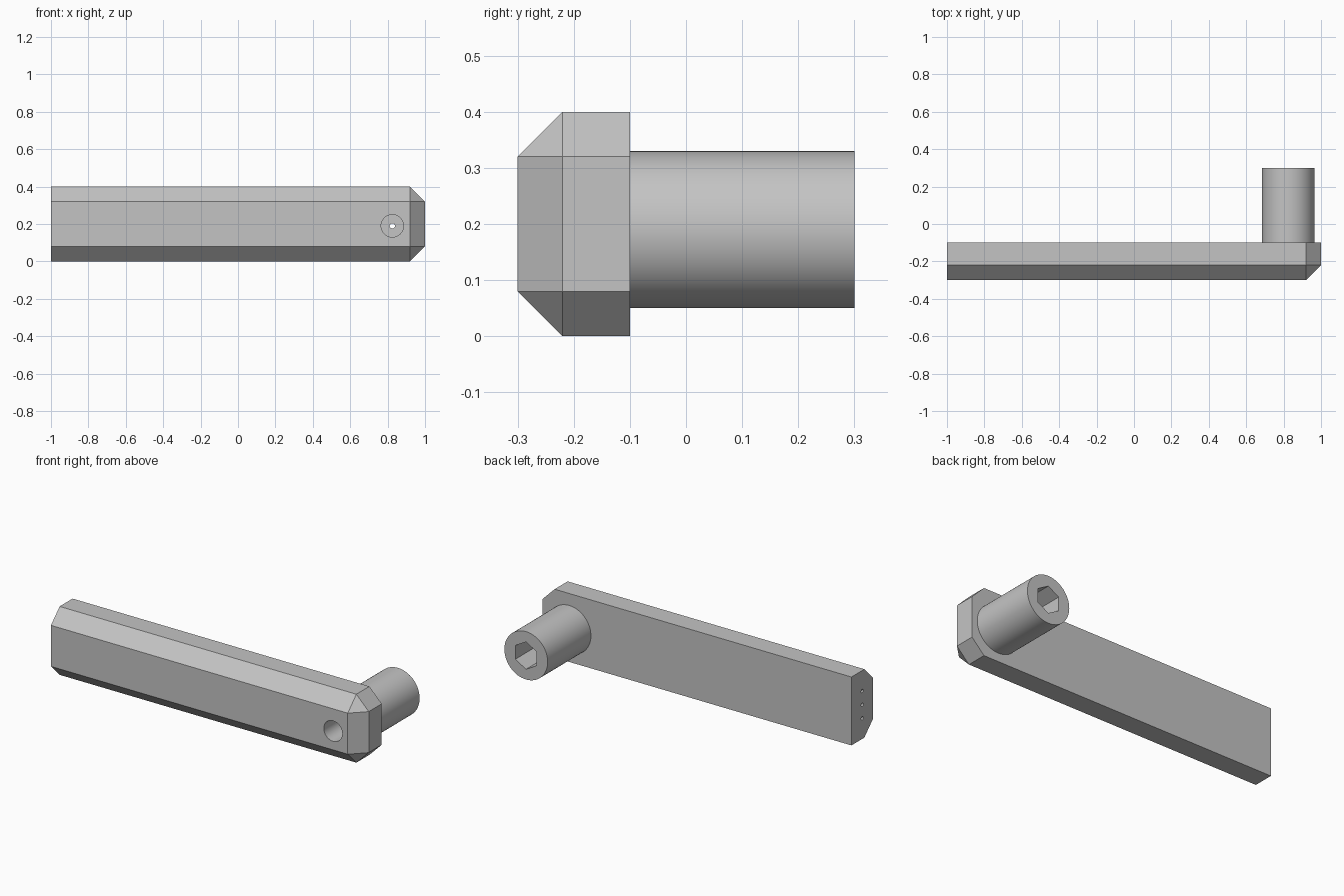
import bpy, bmesh, math
from mathutils import Vector, Matrix

cube = bpy.data.objects.get("Cube")
if cube:
    bpy.data.objects.remove(cube, do_unlink=True)

grey = bpy.data.materials.new("plain grey")
grey.use_nodes = True
grey.diffuse_color = (0.55, 0.55, 0.55, 1)
grey.node_tree.nodes["Principled BSDF"].inputs["Base Color"].default_value = grey.diffuse_color

PIVOT_X, PIVOT_Z = 0.825, 0.19


def finish(name, bm):
    bmesh.ops.recalc_face_normals(bm, faces=bm.faces)
    mesh = bpy.data.meshes.new(name)
    bm.to_mesh(mesh)
    bm.free()
    mesh.materials.append(grey)
    obj = bpy.data.objects.new(name, mesh)
    bpy.context.collection.objects.link(obj)
    return obj


def rod(name, radius, start, end, sides=32, spin=0.0):
    """Prism between two points on a straight axis."""
    start, end = Vector(start), Vector(end)
    axis = end - start
    turn = axis.to_track_quat('Z', 'Y').to_matrix().to_4x4()
    place = Matrix.Translation((start + end) / 2) @ turn @ Matrix.Rotation(spin, 4, 'Z')
    bm = bmesh.new()
    bmesh.ops.create_cone(bm, cap_ends=True, segments=sides, radius1=radius,
                          radius2=radius, depth=axis.length, matrix=place)
    return finish(name, bm)


def pivot_rod(name, radius, y0, y1, sides=32, spin=0.0):
    return rod(name, radius, (PIVOT_X, y0, PIVOT_Z), (PIVOT_X, y1, PIVOT_Z), sides, spin)


def activate(obj):
    bpy.ops.object.select_all(action='DESELECT')
    obj.select_set(True)
    bpy.context.view_layer.objects.active = obj


def cut(obj, cutters):
    activate(obj)
    for cutter in cutters:
        mod = obj.modifiers.new("cut", 'BOOLEAN')
        mod.operation = 'DIFFERENCE'
        mod.solver = 'EXACT'
        mod.object = cutter
        bpy.ops.object.modifier_apply(modifier=mod.name)


# Lever bar: clipped outline with a chamfered front face
c = 0.08
outline = [(-1, 0), (1 - c, 0), (1, c), (1, 0.4 - c), (1 - c, 0.4), (-1, 0.4)]
front = [(-1, c), (1 - c, c), (1 - c, 0.4 - c), (-1, 0.4 - c)]
bm = bmesh.new()
for y, ring in ((-0.1, outline), (-0.3 + c, outline), (-0.3, front)):
    for x, z in ring:
        bm.verts.new((x, y, z))
bmesh.ops.convex_hull(bm, input=bm.verts)
bmesh.ops.dissolve_limit(bm, angle_limit=math.radians(1), verts=bm.verts, edges=bm.edges)
bar = finish("lever_bar", bm)

# Round hub on the back
hub = pivot_rod("hub", 0.14, -0.1, 0.3, sides=64)

# Holes: screw recess, fine bore, hexagonal socket, three pin holes in the end
recess = pivot_rod("recess_cutter", 0.06, -0.4, -0.1 - 0.03)
bore = pivot_rod("bore_cutter", 0.014, -0.4, 0.4, sides=24)
socket = pivot_rod("socket_cutter", 0.08, 0.0, 0.4, sides=6)
pins = [rod("pin_cutter", 0.01, (-1.1, -0.2, z), (-0.8, -0.2, z), sides=16)
        for z in (0.12, 0.2, 0.28)]
cut(bar, [recess, bore] + pins)
cut(hub, [socket, bore])

for cutter in [recess, bore, socket] + pins:
    bpy.data.objects.remove(cutter, do_unlink=True)

for obj in (bar, hub):
    activate(obj)
    bpy.ops.object.shade_smooth_by_angle(angle=math.radians(25))
